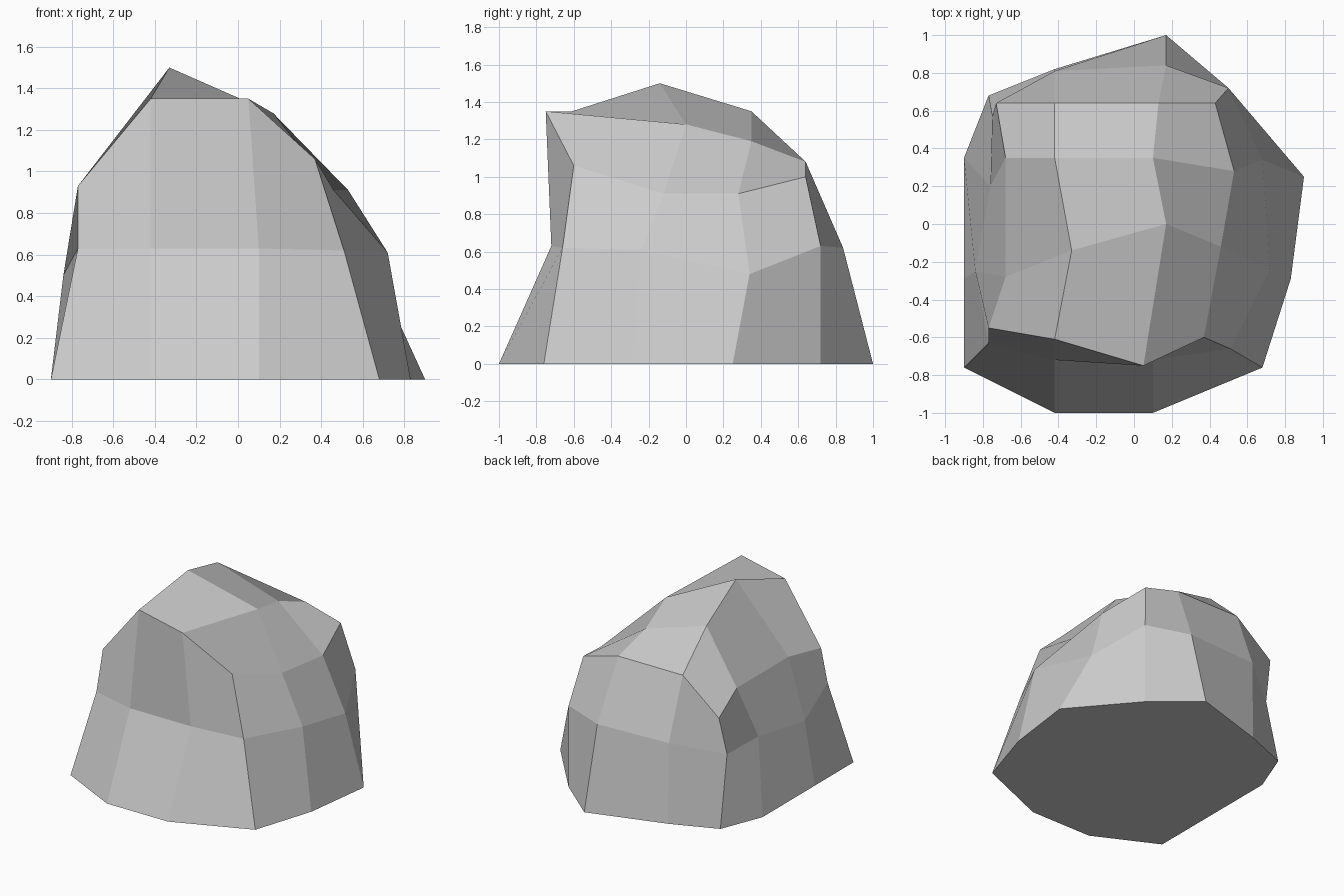
import bpy
import bmesh

# Remove only the default cube
default_cube = bpy.data.objects.get("Cube")
if default_cube:
    bpy.data.objects.remove(default_cube, do_unlink=True)


def make_material(name, colour):
    material = bpy.data.materials.new(name)
    material.use_nodes = True
    material.diffuse_color = colour
    shader = material.node_tree.nodes["Principled BSDF"]
    shader.inputs["Base Color"].default_value = colour
    return material


def add_points(mesh, points):
    return [mesh.verts.new(point) for point in points]


def bridge(mesh, lower, upper):
    """Join two closed loops of equal length with a band of quads."""
    count = len(lower)
    for i in range(count):
        j = (i + 1) % count
        mesh.faces.new((lower[i], lower[j], upper[j], upper[i]))


def fill_grid(mesh, rows):
    """Fill a rectangular arrangement of points with quads."""
    for near, far in zip(rows, rows[1:]):
        for i in range(len(near) - 1):
            mesh.faces.new((near[i], near[i + 1], far[i + 1], far[i]))


# Outline on the ground, counter-clockwise from the front corner
footprint = [
    (-.9, -.76), (-.42, -1), (.1, -1),
    (.68, -.76), (.83, -.29), (.9, .25),
    (.5, .72), (.17, 1), (-.42, .82),
    (-.77, .68), (-.9, .35), (-.9, -.29),
]

# Waist of the boulder
waist = [
    (-.77, -.63, .63), (-.42, -.72, .63), (.1, -.72, .63),
    (.51, -.66, .62), (.72, -.24, .61), (.68, .34, .48),
    (.5, .72, .63), (.17, .84, .62), (-.42, .81, .62),
    (-.75, .57, .53), (-.76, .2, .53), (-.84, -.25, .5),
]

# Shoulder, where the sides turn into the crown
shoulder = [
    (-.77, -.55, .93), (-.42, -.61, 1.35), (.05, -.75, 1.35),
    (.37, -.6, 1.06), (.46, -.12, .91), (.53, .28, .91),
    (.43, .64, 1), (.13, .64, 1.08), (-.42, .64, 1.08),
    (-.73, .64, .83), (-.68, .35, .94), (-.68, -.28, .94),
]

# Crown points inside the shoulder
crown = [(-.33, -.14, 1.5), (.17, 0, 1.28), (.1, .35, 1.19), (-.42, .35, 1.35)]

# Boulder: three stacked loops, a flat underside and a gridded crown
bm = bmesh.new()
base = add_points(bm, [(x, y, 0) for x, y in footprint])
middle = add_points(bm, waist)
top = add_points(bm, shoulder)
peak, right, back_right, back_left = add_points(bm, crown)

bm.faces.new(list(reversed(base)))
bridge(bm, base, middle)
bridge(bm, middle, top)

front_row = top[:4]
back_row = list(reversed(top[6:10]))
fill_grid(bm, [
    front_row,
    [top[-1], peak, right, top[4]],
    [top[-2], back_left, back_right, top[5]],
    back_row,
])
bmesh.ops.recalc_face_normals(bm, faces=bm.faces)

boulder_mesh = bpy.data.meshes.new("boulder")
bm.to_mesh(boulder_mesh)
bm.free()
boulder_mesh.materials.append(make_material("stone_grey", (.6, .6, .6, 1)))

boulder = bpy.data.objects.new("boulder", boulder_mesh)
bpy.context.collection.objects.link(boulder)
